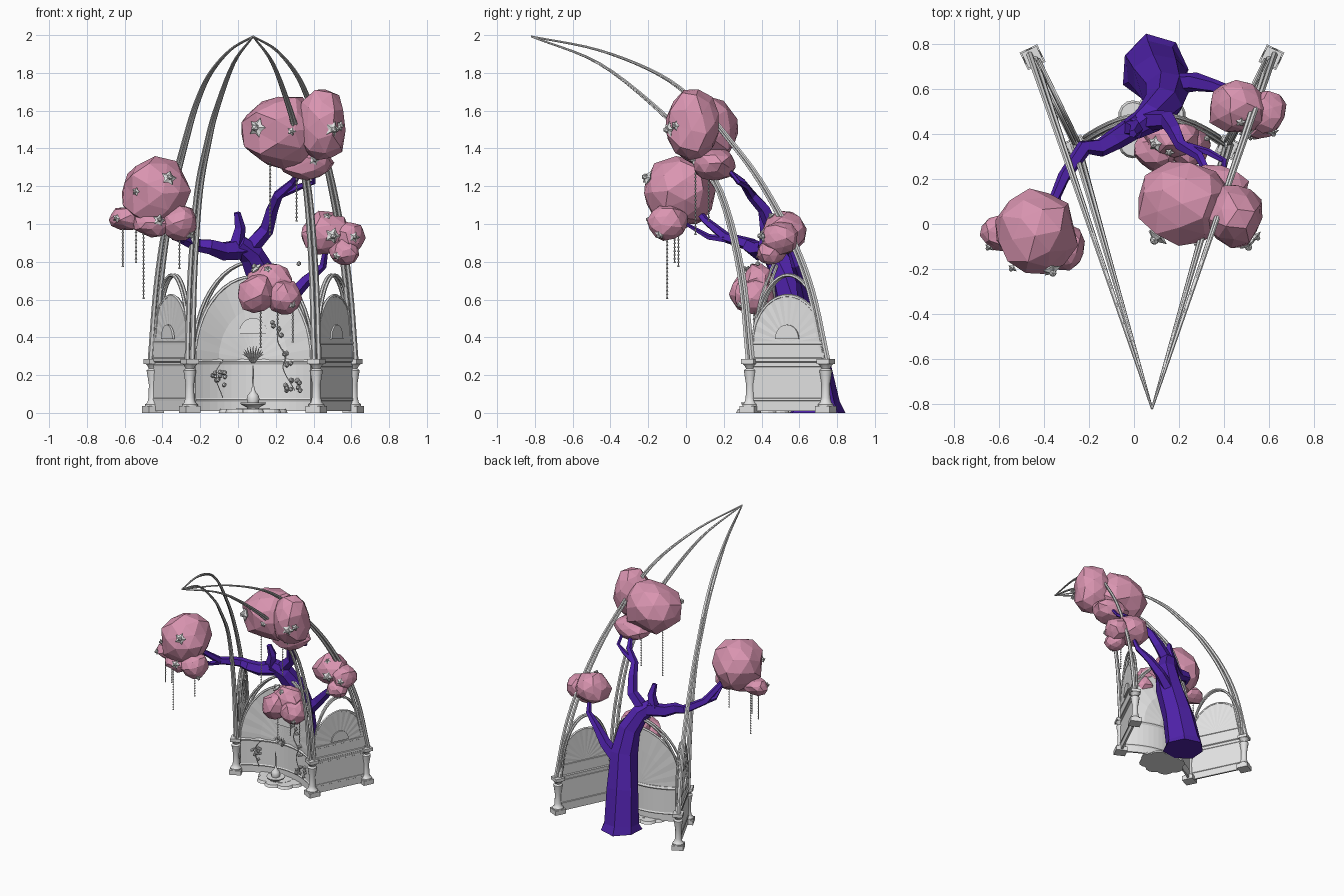
import bpy, bmesh, random
from math import sin, cos, pi, sqrt
from mathutils import Vector, Matrix, Quaternion

if "Cube" in bpy.data.objects:
    bpy.data.objects.remove(bpy.data.objects["Cube"])
random.seed(4)
CX = 0.08  # symmetry line of the pavilion


def material(name, rgb):
    m = bpy.data.materials.new(name)
    m.use_nodes = True
    m.diffuse_color = (*rgb, 1)
    m.node_tree.nodes["Principled BSDF"].inputs["Base Color"].default_value = (*rgb, 1)
    return m


STONE = material("pale_stone", (0.77, 0.77, 0.77))
PINK = material("blossom_pink", (0.7, 0.3, 0.44))
BARK = material("purple_bark", (0.078, 0.016, 0.4))


def finish(name, bm, mat, smooth=False):
    bmesh.ops.recalc_face_normals(bm, faces=bm.faces)
    mesh = bpy.data.meshes.new(name)
    bm.to_mesh(mesh)
    bm.free()
    mesh.materials.append(mat)
    ob = bpy.data.objects.new(name, mesh)
    bpy.context.collection.objects.link(ob)
    if smooth:
        bpy.ops.object.select_all(action='DESELECT')
        ob.select_set(True)
        bpy.context.view_layer.objects.active = ob
        bpy.ops.object.shade_smooth_by_angle(angle=0.7)
    return ob


def spline(points, steps=5):
    """Catmull-Rom curve through the points."""
    p = [Vector(q) for q in points]
    p = [2 * p[0] - p[1]] + p + [2 * p[-1] - p[-2]]
    out = []
    for a, b, c, d in zip(p, p[1:], p[2:], p[3:]):
        for i in range(steps):
            t = i / steps
            out.append(0.5 * (2 * b + (c - a) * t + (2 * a - 5 * b + 4 * c - d) * t * t
                              + (3 * b - a - 3 * c + d) * t ** 3))
    return out + [p[-2]]


def add_tube(bm, points, r0, r1, sides=6, jitter=0):
    """Tapered tube along points, carried by a turning frame."""
    pts = [Vector(p) for p in points]
    n, rings, q, last = len(pts), [], Quaternion(), Vector((0, 0, 1))
    for i, p in enumerate(pts):
        t = (pts[min(i + 1, n - 1)] - pts[max(i - 1, 0)]).normalized()
        q = last.rotation_difference(t) @ q
        last = t
        r = r0 + (r1 - r0) * i / (n - 1)
        rings.append([bm.verts.new(p + q @ Vector((cos(a), sin(a), 0)) * r
                                   * (1 + random.uniform(-jitter, jitter)))
                      for a in (2 * pi * k / sides for k in range(sides))])
    for a, b in zip(rings, rings[1:]):
        for k in range(sides):
            bm.faces.new((a[k], a[(k + 1) % sides], b[(k + 1) % sides], b[k]))
    bm.faces.new(rings[0][::-1])
    bm.faces.new(rings[-1])


def tube(name, points, r0, r1, mat=STONE, sides=6, jitter=0, smooth=False):
    bm = bmesh.new()
    add_tube(bm, points, r0, r1, sides, jitter)
    return finish(name, bm, mat, smooth)


def lathe(name, profile, x, y, sides=12):
    bm = bmesh.new()
    rings = [[bm.verts.new((x + r * cos(2 * pi * k / sides), y + r * sin(2 * pi * k / sides), z))
              for k in range(sides)] for r, z in profile]
    for a, b in zip(rings, rings[1:]):
        for k in range(sides):
            bm.faces.new((a[k], a[(k + 1) % sides], b[(k + 1) % sides], b[k]))
    bm.faces.new(rings[0])
    bm.faces.new(rings[-1])
    return finish(name, bm, STONE, True)


def add_box(bm, centre, size, turn):
    bmesh.ops.create_cube(bm, size=1, matrix=Matrix.Translation(centre) @ Matrix.Rotation(turn, 4, 'Z')
                          @ Matrix.Diagonal((*size, 1)))


# Posts with square plinths and capitals, turned to follow the side walls
COLUMN = [(.042, .03), (.042, .045), (.03, .055), (.024, .08), (.022, .15), (.03, .2),
          (.034, .225), (.022, .235), (.03, .25), (.04, .26)]
OUTER, INNER = (.53, .74), (.335, .34)
OUTER_RIB = [(.74, .28), (.66, .65), (.55, .94), (.39, 1.23), (.23, 1.445),
             (.07, 1.63), (-.14, 1.79), (-.46, 1.92), (-.82, 2)]
INNER_RIB = [(.34, .28), (.29, .75), (.18, 1.17), (.01, 1.43), (-.14, 1.6), (-.46, 1.85), (-.82, 2)]
for s, side in ((-1, "right"), (1, "left")):
    for (px, py), rib, kind in ((OUTER, OUTER_RIB, "outer"), (INNER, INNER_RIB, "inner")):
        x = CX + s * px
        lathe(f"{kind}_{side}_column", COLUMN, x, py)
        bm = bmesh.new()
        add_box(bm, (x, py, .018), (.086, .086, .035), -s * .45)
        add_box(bm, (x, py, .272), (.074, .074, .024), -s * .45)
        finish(f"{kind}_{side}_plinth_and_capital", bm, STONE)
        # Paired ribs sweeping forward to the shared tip
        for off in (-.013, .013):
            path = []
            for y, z in rib:
                f = (y + .82) / (py + .82)
                path.append((CX + s * px * f + off * f, y + s * off * .8 * f, min(z, 1.993)))
            tube(f"{kind}_{side}_rib", spline(path), .015, .005, smooth=True)


def bay(name, a, b, bow, sill, top, arch_top, medallion, rails):
    """Wall bay: lower panel, faintly pleated fan lunette, rails and a free arch."""
    a, b = Vector((*a, 0)), Vector((*b, 0))
    along = b - a
    back = Vector((-along.y, along.x, 0)).normalized()

    def at(u, z, d=0):  # u runs from -1 to 1 across the bay
        return a + along * (u + 1) / 2 + back * (bow * (1 - u * u) + d) + Vector((0, 0, z))

    us = [-.92 + 1.84 * i / 16 for i in range(17)]
    bm = bmesh.new()
    low = [(bm.verts.new(at(u, .01)), bm.verts.new(at(u, sill))) for u in us]
    for p, q in zip(low, low[1:]):
        bm.faces.new((p[0], q[0], q[1], p[1]))
    n, rings = 24, []
    for r in (.2, .6, 1):
        rings.append([bm.verts.new(at(-.92 * r * cos(pi * k / n), sill + r * (top - sill) * sin(pi * k / n),
                                      .001 * r * (-1) ** k)) for k in range(n + 1)])
    hub = bm.verts.new(at(0, sill))
    for k in range(n):
        bm.faces.new((hub, rings[0][k], rings[0][k + 1]))
        for p, q in zip(rings, rings[1:]):
            bm.faces.new((p[k], q[k], q[k + 1], p[k + 1]))
    wall = finish(name + "_wall", bm, STONE)
    mod = wall.modifiers.new("thickness", 'SOLIDIFY')
    mod.thickness, mod.offset = .014, 0
    # Half-round medallion on the front of the lunette
    bm = bmesh.new()
    rw, z0 = medallion
    wide = rw / (along.length / 2)
    bm.faces.new([bm.verts.new(at(-wide * cos(pi * k / 12), z0 + rw * 1.1 * sin(pi * k / 12), -.016))
                  for k in range(13)])
    med = finish(name + "_medallion", bm, STONE)
    med.modifiers.new("thickness", 'SOLIDIFY').thickness = .012
    bm = bmesh.new()
    for z, r in rails:
        add_tube(bm, [at(u, z) for u in us], r, r)
    finish(name + "_rails", bm, STONE, True)
    bm = bmesh.new()
    for k_out, d in ((.95, 0), (.9, .02)):
        add_tube(bm, [at(-k_out * cos(pi * k / 24), .29 + (arch_top - .29) * sin(pi * k / 24), d)
                      for k in range(25)], .009, .009)
    add_tube(bm, [at(-.92 * cos(pi * k / 24), sill + (top - sill) * sin(pi * k / 24), 0)
                  for k in range(25)], .01, .01)
    finish(name + "_arches", bm, STONE, True)


side_rails = ((.07, .012), (.25, .011), (.28, .016), (.37, .012))
ol, il = (CX - OUTER[0], OUTER[1]), (CX - INNER[0], INNER[1])
orr, ir = (CX + OUTER[0], OUTER[1]), (CX + INNER[0], INNER[1])
bay("right_bay", ol, il, 0, .37, .62, .73, (.07, .39), side_rails)
bay("centre_bay", il, ir, .13, .28, .72, .8, (.075, .42), ((.07, .012), (.27, .016)))
bay("left_bay", ir, orr, 0, .37, .62, .73, (.07, .39), side_rails)

# Lobed pool with a small fountain
bm = bmesh.new()
for k in range(8):
    ang = 2 * pi * k / 8
    bmesh.ops.create_cone(bm, cap_ends=True, segments=14, radius1=.065, radius2=.055, depth=.02,
                          matrix=Matrix.Translation((CX + .12 * cos(ang), .42 + .09 * sin(ang), .01)))
bmesh.ops.create_cone(bm, cap_ends=True, segments=20, radius1=.09, radius2=.09, depth=.022,
                      matrix=Matrix.Translation((CX, .42, .011)))
finish("pool", bm, STONE)
lathe("fountain", [(.03, .02), (.035, .03), (.065, .045), (.068, .055), (.03, .055), (.034, .075),
                   (.028, .095), (.012, .115), (.006, .14), (.003, .25)], CX, .36)

# Trunk and branches
tube("trunk", [(.09, .685, 0), (.09, .685, .04), (.11, .64, .3), (.14, .585, .55), (.13, .53, .72),
               (.07, .47, .84), (0, .42, .9)], .155, .05, BARK, 7, .07)
BRANCHES = {
    "right_branch": ([(.03, .45, .87), (-.08, .38, .86), (-.15, .34, .88), (-.22, .34, .89), (-.31, .21, .93),
                      (-.36, .1, 1.02), (-.4, .02, 1.12)], .058, .014),
    "right_twig": ([(-.3, .22, .92), (-.34, .12, .93), (-.33, 0, 1)], .022, .01),
    "top_stub": ([(-.01, .43, .88), (.01, .42, .98), (-.005, .4, 1.06)], .045, .018),
    "top_branch": ([(.05, .46, .86), (.15, .46, .97), (.18, .41, 1.08), (.21, .35, 1.15),
                    (.29, .3, 1.22), (.34, .2, 1.3)], .048, .014),
    "top_twig": ([(.21, .35, 1.15), (.33, .32, 1.2), (.4, .28, 1.22), (.4, .2, 1.32)], .02, .01),
    "left_branch": ([(.17, .62, .5), (.27, .63, .6), (.36, .61, .7), (.45, .58, .78), (.47, .54, .9)], .05, .012),
}
for name, (path, r0, r1) in BRANCHES.items():
    tube(name, path, r0, r1, BARK, 5, .1)

# Faceted blossom masses: centre and radii
BLOSSOMS = [
    ((-.43, -.04, 1.17), (.19, .2, .19)), ((-.58, -.04, 1.03), (.11, .08, .065)),
    ((-.31, -.1, 1.01), (.1, .11, .1)), ((-.45, -.1, 1.0), (.11, .1, .07)),
    ((.23, .09, 1.49), (.22, .19, .2)), ((.44, .04, 1.52), (.14, .15, .2)),
    ((.36, .15, 1.32), (.15, .12, .09)), ((.46, .52, .95), (.14, .12, .12)),
    ((.59, .5, .93), (.09, .1, .09)), ((.56, .45, .85), (.08, .08, .07)),
    ((.1, .33, .63), (.1, .1, .11)), ((.24, .36, .62), (.1, .11, .1)), ((.17, .38, .7), (.13, .09, .09)),
]
for c, r in BLOSSOMS:
    bm = bmesh.new()
    bmesh.ops.create_icosphere(bm, subdivisions=2, radius=1)
    spin = Matrix.Rotation(random.uniform(0, 6), 3, Vector((random.random(), 1, random.random())))
    for v in bm.verts:
        v.co = spin @ v.co * random.uniform(.88, 1.07)
        v.co = Vector(c) + Vector(p * q for p, q in zip(v.co, r))
    bmesh.ops.dissolve_limit(bm, angle_limit=.2, verts=bm.verts, edges=bm.edges)
    finish("blossom_mass", bm, PINK)


# Star flowers set on the blossom surfaces
def star(i, dx, dz, size):
    c, r = BLOSSOMS[i]
    d = Vector((dx, -sqrt(max(.05, 1 - dx * dx - dz * dz)), dz))
    p = Vector(c) + Vector(a * b for a, b in zip(d, r)) * .97
    q = d.to_track_quat('Z', 'Y')
    bm = bmesh.new()
    rim = [bm.verts.new(p + q @ Vector((cos(k * pi / 5), sin(k * pi / 5), 0)) * size * (1 if k % 2 == 0 else .6))
           for k in range(10)]
    tip, base = bm.verts.new(p + d * size * .45), bm.verts.new(p - d * size * .5)
    for k in range(10):
        bm.faces.new((rim[k], rim[(k + 1) % 10], tip))
        bm.faces.new((rim[(k + 1) % 10], rim[k], base))
    bmesh.ops.create_icosphere(bm, subdivisions=1, radius=size * .4, matrix=Matrix.Translation(p + d * size * .35))
    finish("star_flower", bm, STONE)


for spec in ((0, .35, .4, .045), (0, -.6, 0, .025), (3, .3, .3, .035), (2, .6, -.7, .03), (1, -.6, 0, .025),
             (4, -.6, .1, .055), (4, .25, 0, .025), (5, .45, -.1, .045), (5, .75, 0, .03), (6, .3, .2, .03),
             (7, .3, -.1, .045), (7, .1, .8, .025), (8, .3, 0, .03), (9, -.5, -.3, .025),
             (12, -.6, .75, .04), (12, -.1, .7, .025), (11, .5, -.5, .025)):
    star(*spec)

# Hanging bead strands: x, y, top, bottom
bm = bmesh.new()
for x, y, top, bottom in ((-.61, -.04, 1, .78), (-.54, -.06, 1, .8), (-.5, -.1, 1, .61), (-.31, -.1, .95, .77),
                          (.17, .05, 1.35, .95), (.31, .12, 1.3, 1.02), (.12, .33, .55, .35),
                          (.21, .36, .55, .42), (.29, .36, .55, .38)):
    add_tube(bm, [(x, y, top), (x, y, bottom)], .003, .003, 4)
    for k in range(int((top - bottom) / .02)):
        bmesh.ops.create_cone(bm, segments=4, radius1=.007, radius2=.002, depth=.014, cap_ends=True,
                              matrix=Matrix.Translation((x, y, bottom + .02 * k)))
finish("hanging_strands", bm, STONE)

# Berry clusters and a trailing vine on the centre wall
bm = bmesh.new()
for x, y, z, count in ((-.1, .37, .18, 12), (.29, .37, .15, 12), (.22, .4, .44, 4), (.24, .4, .29, 4), (.3, .36, .78, 1)):
    for k in range(count):
        spot = (x + random.uniform(-.04, .04), y + random.uniform(-.02, .03), z + random.uniform(-.04, .04))
        bmesh.ops.create_icosphere(bm, subdivisions=1, radius=.014, matrix=Matrix.Translation(spot))
add_tube(bm, spline([(.22, .42, .46), (.21, .4, .38), (.25, .4, .3), (.24, .39, .23), (.3, .36, .12)]), .004, .003, 4)
add_tube(bm, spline([(-.08, .4, .28), (-.12, .38, .2), (-.08, .38, .08)]), .004, .003, 4)
finish("berry_clusters", bm, STONE)

# Spiky plant on the centre rail
bm = bmesh.new()
for k in range(11):
    ang = pi * k / 10
    add_tube(bm, [(CX, .44, .27), (CX + .03 * cos(ang), .42, .3), (CX + .055 * cos(ang), .41, .31 + .045 * sin(ang))],
             .011, .001, 4)
finish("spiky_plant", bm, STONE)
